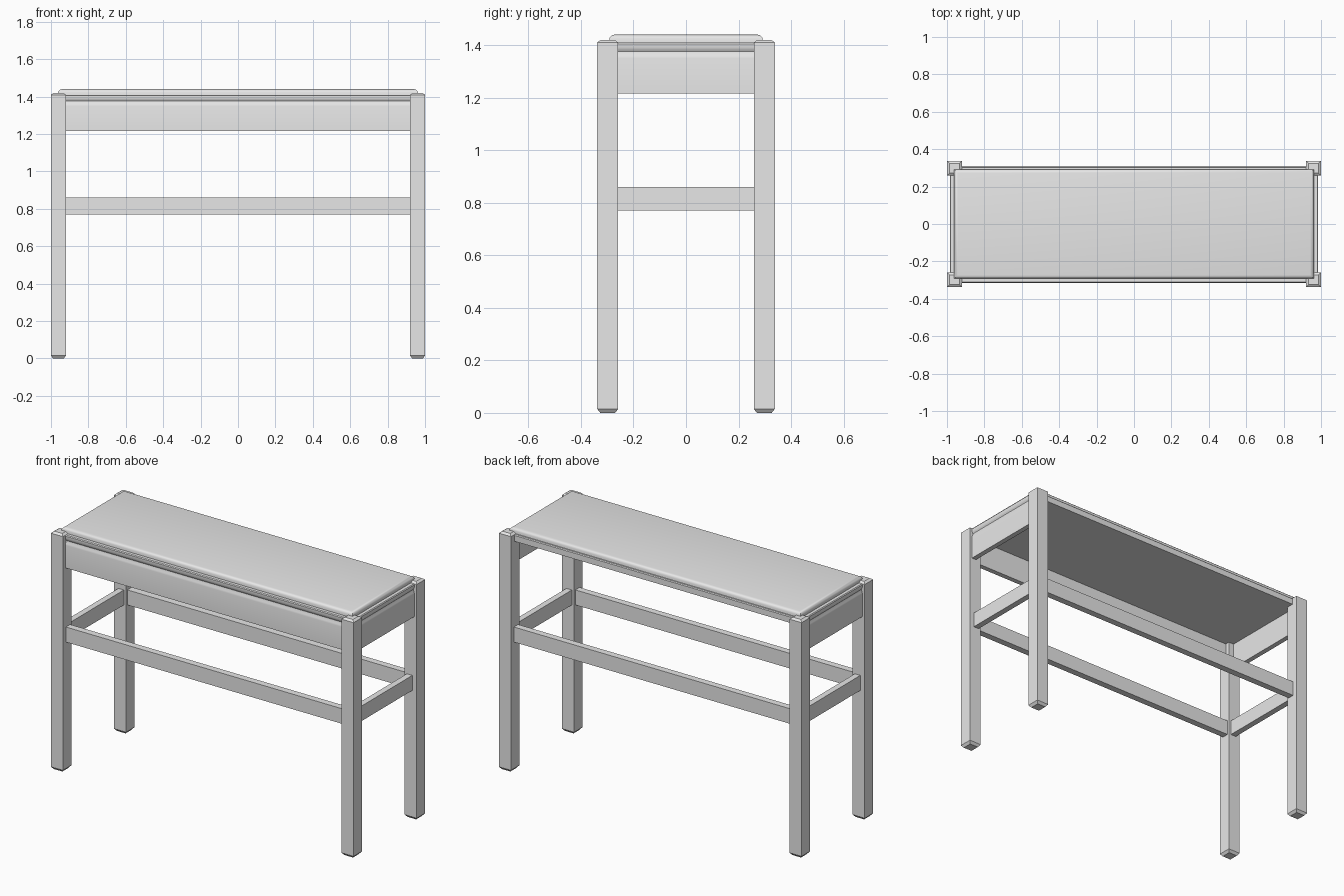
import bpy, bmesh, math

cube = bpy.data.objects.get("Cube")
if cube:
    bpy.data.objects.remove(cube, do_unlink=True)

GREY = (0.8, 0.8, 0.8, 1)
mat = bpy.data.materials.new("plain grey")
mat.use_nodes = True
mat.diffuse_color = GREY
mat.node_tree.nodes["Principled BSDF"].inputs["Base Color"].default_value = GREY


def loft(name, rings, smooth=False):
    """Join equal-sized rings of points into a closed solid."""
    bm = bmesh.new()
    loops = [[bm.verts.new(p) for p in ring] for ring in rings]
    n = len(loops[0])
    for a, b in zip(loops, loops[1:]):
        for i in range(n):
            j = (i + 1) % n
            bm.faces.new((a[i], a[j], b[j], b[i]))
    bm.faces.new(loops[0])
    bm.faces.new(loops[-1])
    bmesh.ops.recalc_face_normals(bm, faces=bm.faces)
    mesh = bpy.data.meshes.new(name)
    bm.to_mesh(mesh)
    bm.free()
    mesh.materials.append(mat)
    ob = bpy.data.objects.new(name, mesh)
    bpy.context.collection.objects.link(ob)
    if smooth:
        bpy.ops.object.select_all(action='DESELECT')
        ob.select_set(True)
        bpy.context.view_layer.objects.active = ob
        bpy.ops.object.shade_smooth_by_angle(angle=math.radians(35))
    return ob


def block(name, cx, cy, hx, hy, levels, smooth=False):
    """Rectangular column; levels are (height, inset) pairs."""
    corners = ((-1, -1), (1, -1), (1, 1), (-1, 1))
    return loft(name, [[(cx + sx * (hx - d), cy + sy * (hy - d), z)
                        for sx, sy in corners] for z, d in levels], smooth)


# Legs with chamfered feet and tops
for sx, side in ((-1, "right"), (1, "left")):
    for sy, end in ((-1, "front"), (1, "back")):
        block(f"{end}_{side}_leg", sx * 0.96, sy * 0.298, 0.04, 0.04,
              [(0, 0.012), (0.015, 0), (1.41, 0), (1.42, 0.014)])

# Lower stretchers
for s, side, end in ((-1, "right", "front"), (1, "left", "back")):
    rail = [(0.77, 0), (0.86, 0)]
    block(f"{end}_stretcher", 0, s * 0.29, 0.93, 0.02, rail)
    block(f"{side}_stretcher", s * 0.953, 0, 0.018, 0.27, rail)

# Tabletop base and the raised panel with its eased edge
block("tabletop_base", 0, 0, 0.97, 0.298, [(1.37, 0), (1.41, 0)])
block("tabletop_panel", 0, 0, 0.962, 0.292,
      [(1.40, 0), (1.425, 0), (1.432, 0.004), (1.438, 0.011), (1.44, 0.02)], True)

# Moulded edge profile as (outward distance, height)
edge = [(0.008, 1.41), (0.004, 1.41), (0, 1.405), (0, 1.39)]
apron = [(-t, z) for t, z in edge] + [
    (-0.003, 1.383), (-0.007, 1.376), (-0.006, 1.368), (-0.002, 1.36),
    (0, 1.35), (0, 1.215), (-0.03, 1.215), (-0.03, 1.41)]
lip = [(-t, z) for t, z in edge] + [(0, 1.37), (-0.03, 1.37), (-0.03, 1.41)]

# Aprons at front and sides, plain lip along the open back
loft("front_apron", [[(x, -0.315 - o, z) for o, z in apron]
                     for x in (-0.93, 0.93)], True)
loft("back_lip", [[(x, 0.305 + o, z) for o, z in lip]
                  for x in (-0.93, 0.93)], True)
for s, side in ((-1, "right"), (1, "left")):
    loft(f"{side}_apron", [[(s * (0.985 + o), y, z) for o, z in apron]
                           for y in (-0.27, 0.27)], True)
